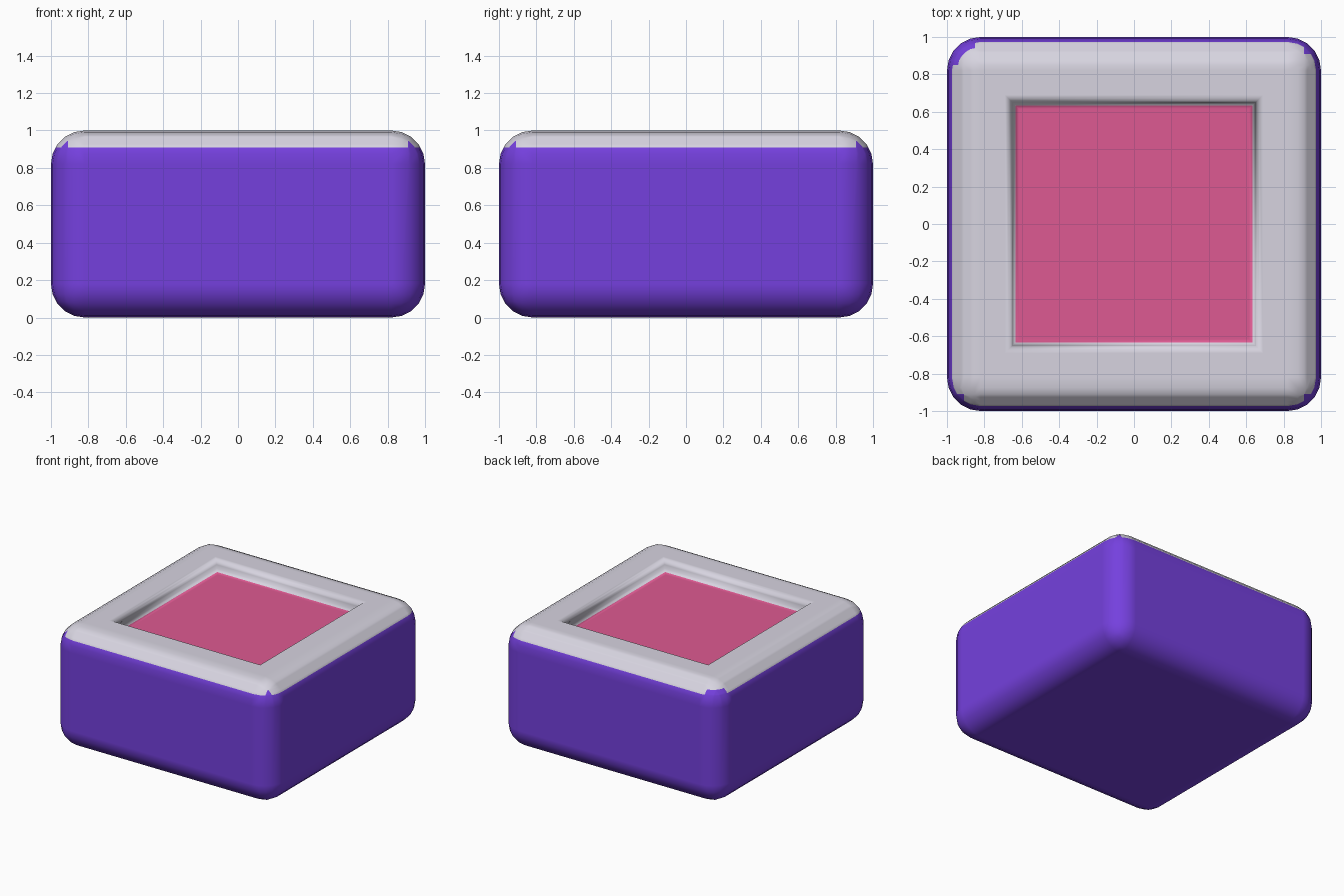
import bpy
import bmesh
from mathutils import Vector

cube = bpy.data.objects.get("Cube")
if cube:
    bpy.data.objects.remove(cube, do_unlink=True)


def make_material(name, rgb):
    """Material from 0-255 display values, stored as linear."""
    lin = [((c / 255 + 0.055) / 1.055) ** 2.4 for c in rgb]
    mat = bpy.data.materials.new(name)
    mat.use_nodes = True
    mat.diffuse_color = (*lin, 1)
    mat.node_tree.nodes["Principled BSDF"].inputs["Base Color"].default_value = (*lin, 1)
    return mat


PURPLE, GREY, PINK = range(3)
materials = [
    make_material("purple body", (117, 64, 222)),
    make_material("pale grey rim", (215, 212, 224)),
    make_material("pink panel", (222, 90, 146)),
]

RADIUS = 0.18
RIM_LINE, CORNER_LINE = 0.91, 0.945   # heights where purple gives way to grey
CORNER, WIDE_CORNER = 0.91, 0.85      # how far the raised purple corners reach

# Rounded block
bm = bmesh.new()
bmesh.ops.create_cube(bm, size=2)
bmesh.ops.scale(bm, vec=(1, 1, 0.5), verts=bm.verts)
bmesh.ops.translate(bm, vec=(0, 0, 0.5), verts=bm.verts)
bmesh.ops.bevel(bm, geom=bm.edges[:], offset=RADIUS, segments=5,
                profile=0.5, affect='EDGES')

# Sunken window in the top: rounded lip, wall and fillet, as (half width, height)
top = max(bm.faces, key=lambda f: f.calc_center_median().z)
half, height = 1 - RADIUS, 1.0
for step, (w, z) in enumerate([(0.69, 1.0), (0.672, 0.995), (0.657, 0.98), (0.65, 0.96),
                               (0.645, 0.93), (0.633, 0.91), (0.615, 0.90)]):
    ring = bmesh.ops.inset_individual(bm, faces=[top], thickness=half - w,
                                      depth=z - height, use_even_offset=True)["faces"]
    half, height = w, z
top.material_index = PINK
panel_faces = {top, *ring}


# Cut the colour borders into the rounded upper edge
def cut(co, normal):
    faces = [f for f in bm.faces if f not in panel_faces
             and max(map(abs, f.calc_center_median().xy)) > 0.8
             and f.calc_center_median().z > 0.8]
    edges = {e for f in faces for e in f.edges}
    verts = {v for f in faces for v in f.verts}
    bmesh.ops.bisect_plane(bm, geom=[*verts, *edges, *faces], dist=1e-5,
                           plane_co=co, plane_no=normal)


for z in (RIM_LINE, CORNER_LINE):
    cut((0, 0, z), (0, 0, 1))
for x in (-WIDE_CORNER, -CORNER, CORNER):
    cut((x, 0, 0), (1, 0, 0))
for y in (-CORNER, CORNER, WIDE_CORNER):
    cut((0, y, 0), (0, 1, 0))

# Colour by height, with purple climbing higher at the corners
for f in bm.faces:
    f.smooth = True
    c = f.calc_center_median()
    if f in panel_faces:
        f.material_index = PINK
        continue
    reach = WIDE_CORNER if c.x < 0 < c.y else CORNER
    in_corner = min(abs(c.x), abs(c.y)) > reach
    in_window = max(abs(c.x), abs(c.y)) < 0.75 and c.z > 0.8
    limit = CORNER_LINE if in_corner else RIM_LINE
    f.material_index = GREY if in_window or c.z > limit else PURPLE

mesh = bpy.data.meshes.new("rounded_block")
bm.to_mesh(mesh)
bm.free()
for mat in materials:
    mesh.materials.append(mat)
block = bpy.data.objects.new("rounded_block", mesh)
bpy.context.collection.objects.link(block)

# Keep the broad faces flat while the rounded edges shade smoothly
weighted = block.modifiers.new("flat_face_shading", 'WEIGHTED_NORMAL')
weighted.weight = 100
